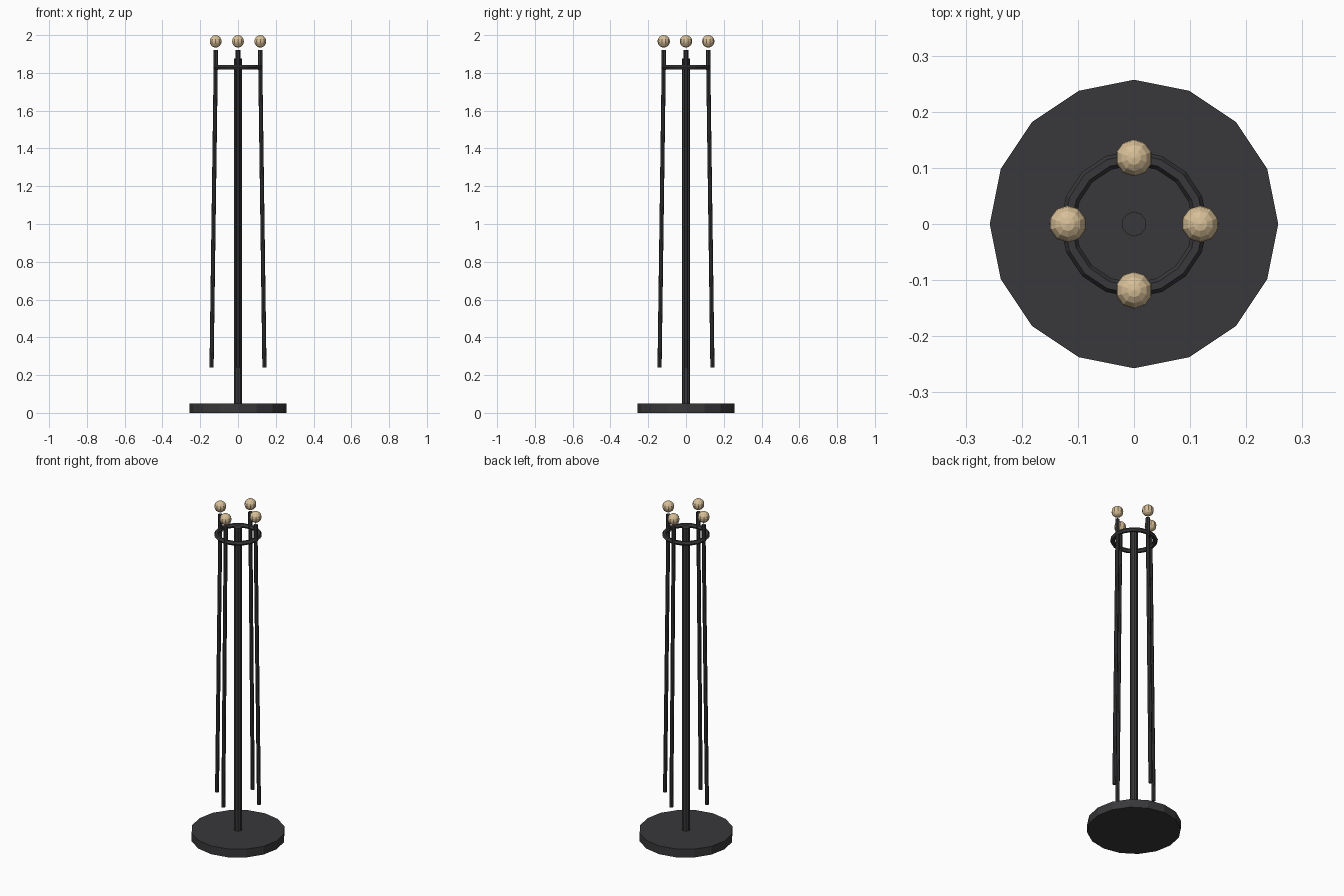
import bpy
from math import cos, sin, pi
from mathutils import Vector

if "Cube" in bpy.data.objects:
    bpy.data.objects.remove(bpy.data.objects["Cube"])


def material(name, color):
    m = bpy.data.materials.new(name)
    m.diffuse_color = color
    m.use_nodes = True
    m.node_tree.nodes["Principled BSDF"].inputs["Base Color"].default_value = m.diffuse_color
    return m


BLACK = material("black_metal", (0.04, 0.04, 0.043, 1))
WOOD = material("pale_wood", (0.68, 0.52, 0.31, 1))


def finish(name, mat):
    ob = bpy.context.object
    ob.name = name
    ob.data.materials.append(mat)
    return ob


def rod(name, a, b, radius, sides, mat=BLACK):
    """Straight cylinder between two points."""
    a, b = Vector(a), Vector(b)
    d = b - a
    bpy.ops.mesh.primitive_cylinder_add(vertices=sides, radius=radius,
                                        depth=d.length, location=(a + b) / 2)
    ob = finish(name, mat)
    ob.rotation_euler = d.to_track_quat('Z', 'Y').to_euler()
    return ob


# Round foot and central pole
rod("base", (0, 0, 0), (0, 0, 0.05), 0.257, 16)
rod("pole", (0, 0, 0.04), (0, 0, 1.875), 0.022, 10)

# Ring around the top of the pole
bpy.ops.mesh.primitive_torus_add(major_segments=16, minor_segments=6,
                                 major_radius=0.118, minor_radius=0.013,
                                 location=(0, 0, 1.83))
finish("top_ring", BLACK)

# Four leaning rods, each with a short peg and a floating ball
for i in range(4):
    c, s = cos(i * pi / 2), sin(i * pi / 2)
    rod(f"hanging_rod_{i}", (0.14 * c, 0.14 * s, 0.24),
        (0.118 * c, 0.118 * s, 1.83), 0.011, 8)
    rod(f"peg_{i}", (0.118 * c, 0.118 * s, 1.82),
        (0.118 * c, 0.118 * s, 1.92), 0.012, 8)
    bpy.ops.mesh.primitive_uv_sphere_add(segments=10, ring_count=8, radius=0.033,
                                         location=(0.118 * c, 0.118 * s, 1.967))
    finish(f"ball_{i}", WOOD)
